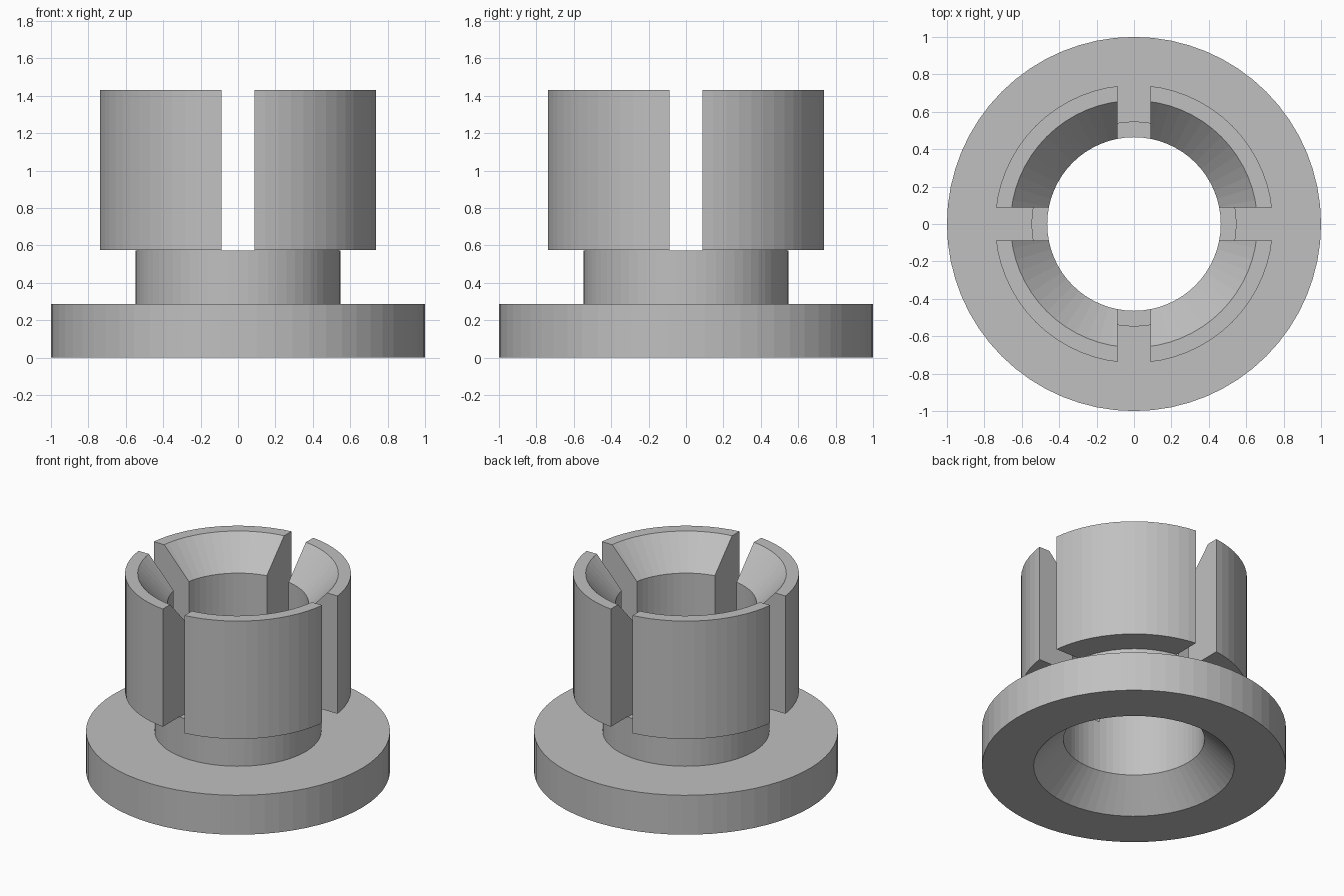
import bpy
import bmesh
from math import tau
from mathutils import Matrix

default = bpy.data.objects.get("Cube")
if default:
    bpy.data.objects.remove(default, do_unlink=True)

SEGMENTS = 64
HEIGHT = 1.43
SLOT_FLOOR = 0.572
SLOT_WIDTH = 0.175

grey = bpy.data.materials.new("plain grey")
grey.use_nodes = True
colour = (0.53, 0.53, 0.53, 1)
grey.diffuse_color = colour
grey.node_tree.nodes["Principled BSDF"].inputs["Base Color"].default_value = colour


def add_object(name, bm):
    bmesh.ops.recalc_face_normals(bm, faces=bm.faces)
    mesh = bpy.data.meshes.new(name)
    bm.to_mesh(mesh)
    bm.free()
    mesh.materials.append(grey)
    obj = bpy.data.objects.new(name, mesh)
    bpy.context.collection.objects.link(obj)
    return obj


def lathe(name, profile):
    """Revolve a closed (radius, height) outline around z."""
    bm = bmesh.new()
    verts = [bm.verts.new((r, 0, z)) for r, z in profile]
    edges = [bm.edges.new((a, b)) for a, b in zip(verts, verts[1:] + verts[:1])]
    bmesh.ops.spin(bm, geom=verts + edges, cent=(0, 0, 0), axis=(0, 0, 1),
                   angle=tau, steps=SEGMENTS, use_merge=True)
    bmesh.ops.remove_doubles(bm, verts=bm.verts, dist=0.0001)
    return add_object(name, bm)


# Flange, neck and collar, with a bore flared at both ends
bushing = lathe("flanged_bushing", [
    (0.66, 0), (1, 0), (1, 0.286), (0.548, 0.286), (0.548, 0.575),
    (0.743, 0.575), (0.743, HEIGHT), (0.66, HEIGHT),
    (0.464, 1.216), (0.464, 0.2),
])

# Crossed slots that split the collar into four jaws
for name, size in (("slot_cutter_x", (3, SLOT_WIDTH)),
                   ("slot_cutter_y", (SLOT_WIDTH, 3))):
    bm = bmesh.new()
    depth = 1.2
    bmesh.ops.create_cube(bm, size=1, matrix=(
        Matrix.Translation((0, 0, SLOT_FLOOR + depth / 2))
        @ Matrix.Diagonal((*size, depth, 1))))
    cutter = add_object(name, bm)
    cutter.hide_render = True
    cutter.hide_viewport = True
    cutter.display_type = 'WIRE'
    cut = bushing.modifiers.new(name, 'BOOLEAN')
    cut.operation = 'DIFFERENCE'
    cut.solver = 'EXACT'
    cut.object = cutter
